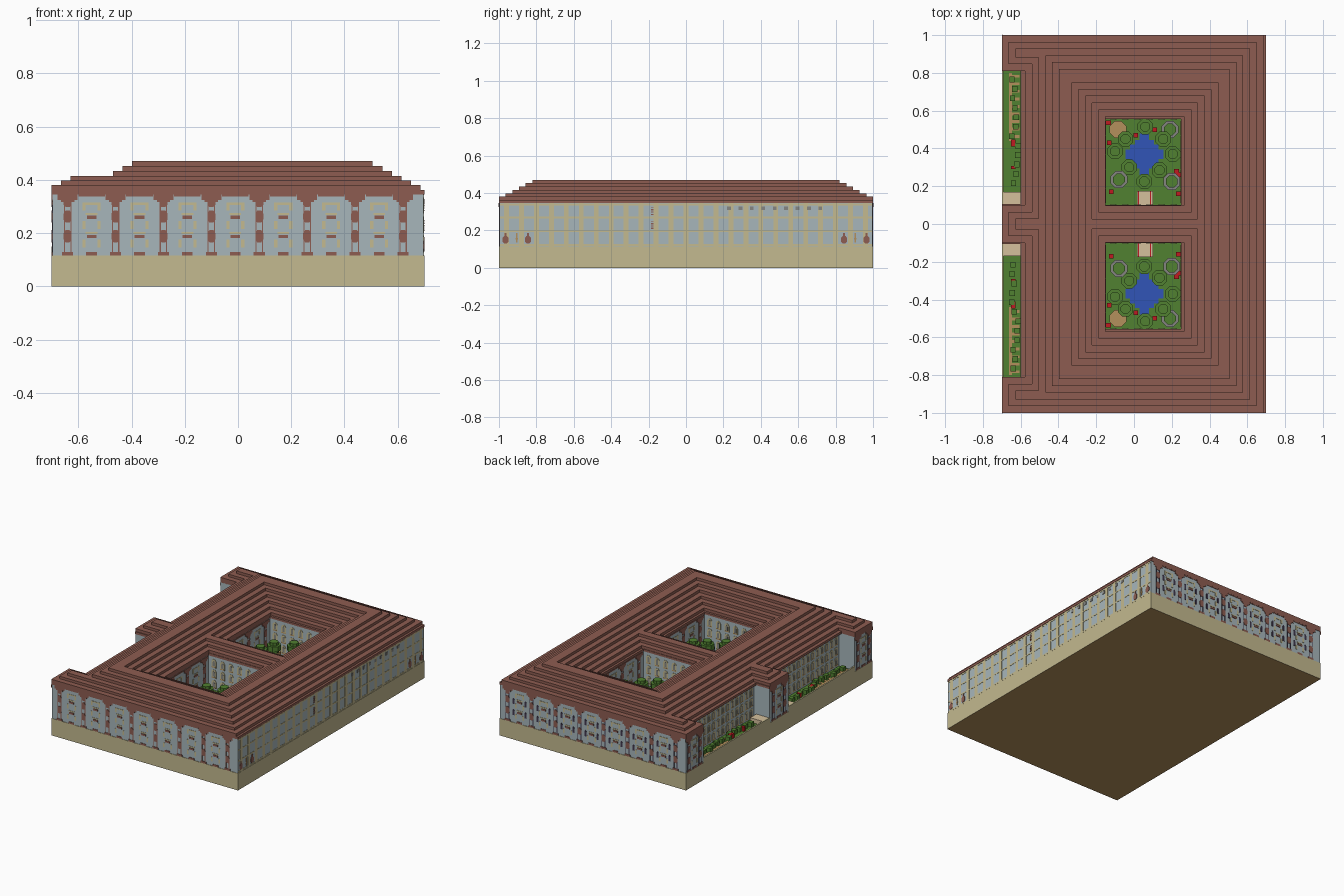
import bpy, bmesh, math, random
from mathutils import Vector

random.seed(4)
if "Cube" in bpy.data.objects:
    bpy.data.objects.remove(bpy.data.objects["Cube"])


def material(name, r, g, b):
    m = bpy.data.materials.new(name)
    m.use_nodes = True
    col = [(c / 255) ** 2.2 for c in (r, g, b)] + [1]
    m.diffuse_color = col
    m.node_tree.nodes["Principled BSDF"].inputs["Base Color"].default_value = col
    return m


SAND = material("sand stone", 194, 184, 142)
BRICK = material("brick red brown", 140, 93, 82)
PALE = material("pale blue grey", 166, 181, 186)
TAN = material("tan", 178, 142, 92)
GREEN = material("leaf green", 82, 128, 52)
WATER = material("water blue", 52, 86, 182)
RED = material("flower red", 190, 32, 38)
CREAM = material("cream", 212, 190, 155)
GREY = material("stone grey", 132, 132, 128)
DARK = material("dark slate", 66, 58, 78)


def finish(name, bm, *mats):
    bmesh.ops.recalc_face_normals(bm, faces=bm.faces)
    mesh = bpy.data.meshes.new(name)
    bm.to_mesh(mesh)
    bm.free()
    for m in mats:
        mesh.materials.append(m)
    ob = bpy.data.objects.new(name, mesh)
    bpy.context.collection.objects.link(ob)
    return ob


def extrude(bm, faces, offset):
    ext = bmesh.ops.extrude_face_region(bm, geom=faces)
    verts = [g for g in ext["geom"] if isinstance(g, bmesh.types.BMVert)]
    bmesh.ops.translate(bm, verts=verts, vec=offset)


def slab(name, mat, outer, holes, z0, z1):
    """Rectangle (x0, x1, y0, y1) with rectangular holes, extruded upward."""
    rects = [outer] + holes
    xs = sorted({min(max(v, outer[0]), outer[1]) for r in rects for v in r[:2]})
    ys = sorted({min(max(v, outer[2]), outer[3]) for r in rects for v in r[2:]})
    bm = bmesh.new()
    for xa, xb in zip(xs, xs[1:]):
        for ya, yb in zip(ys, ys[1:]):
            cx, cy = (xa + xb) / 2, (ya + yb) / 2
            if any(h[0] < cx < h[1] and h[2] < cy < h[3] for h in holes):
                continue
            bm.faces.new([bm.verts.new(p) for p in
                          ((xa, ya, z0), (xb, ya, z0), (xb, yb, z0), (xa, yb, z0))])
    bmesh.ops.remove_doubles(bm, verts=bm.verts, dist=1e-5)
    extrude(bm, bm.faces[:], (0, 0, z1 - z0))
    bmesh.ops.dissolve_limit(bm, angle_limit=0.01, verts=bm.verts, edges=bm.edges)
    return finish(name, bm, mat)


def grow(r, d):
    return (r[0] - d, r[1] + d, r[2] - d, r[3] + d)


def both(r):
    return [r, (r[0], r[1], -r[3], -r[2])]


def prism(name, mat, x, y, r, z0, z1, sides=8):
    bm = bmesh.new()
    ring = [(x + r * math.cos(math.tau * (i + .5) / sides),
             y + r * math.sin(math.tau * (i + .5) / sides), z0) for i in range(sides)]
    extrude(bm, [bm.faces.new([bm.verts.new(p) for p in ring])], (0, 0, z1 - z0))
    return finish(name, bm, mat)


# Ground block with an earth underside
BASE = 0.115
base = slab("ground_block", SAND, (-.7, .7, -1, 1), [], 0, BASE)
base.data.materials.append(TAN)
for f in base.data.polygons:
    f.material_index = 1 if f.normal.z < -.5 else 0

# Walls around two courts and two side terraces
court = (-.15, .25, .1, .555)
terrace = (-.9, -.58, .1, .81)
slab("walls", PALE, (-.697, .697, -.997, .997), both(court) + both(terrace), BASE, .347)

# Stepped roof
slab("eaves", BRICK, (-.7, .7, -1, 1),
     both(court) + both((-.9, -.6, .105, .81)), .345, .361)
for k, top in enumerate((.38, .397, .415, .434, .452, .47)):
    d = .0358 * k
    slab(f"roof_step_{k + 1}", BRICK,
         (-.7 + d, .685 - d, -1 + d, 1 - d),
         both(grow((-.15, .265, .097, .57), d)) + both(grow((-.9, -.577, .1, .81), d)),
         (.36, .379, .396, .414, .433, .451)[k], top)


# Flat facade ornaments
def rect(u, z, w, h):
    return [(u - w / 2, z - h / 2), (u + w / 2, z - h / 2),
            (u + w / 2, z + h / 2), (u - w / 2, z + h / 2)]


def octagon(u, z, w, h):
    a, b = w / 2, h / 2
    return [(u + sx * p, z + sz * q) for sx, sz, p, q in
            ((-1, -1, a / 2, b), (1, -1, a / 2, b), (1, -1, a, b / 2), (1, 1, a, b / 2),
             (1, 1, a / 2, b), (-1, 1, a / 2, b), (-1, 1, a, b / 2), (-1, -1, a, b / 2))]


def arch(u, z, w, h):
    a, b = w / 2, h / 2
    return [(u - a, z - b), (u + a, z - b), (u + a, z + b * .5), (u + a / 2, z + b),
            (u - a / 2, z + b), (u - a, z + b * .5)]


def panel(name, mat, frame, shapes, depth=.003):
    (ox, oy), (ux, uy) = frame
    bm = bmesh.new()
    for s in shapes:
        f = bm.faces.new([bm.verts.new((ox + ux * u, oy + uy * u, z)) for u, z in s])
        extrude(bm, [f], Vector((uy, -ux, 0)) * depth)
    return finish(name, bm, mat)


def pilaster_wall(name, frame, posts, bays, lines=BRICK):
    panel(name + "_posts", BRICK, frame, [s for u in posts for s in (
        rect(u, .121, .042, .014), octagon(u, .188, .03, .046), octagon(u, .262, .03, .046),
        octagon(u, .315, .03, .035), rect(u, .335, .075, .02), rect(u, .327, .05, .02))])
    panel(name + "_post_lines", lines, frame, [rect(u + s * .012, .225, .004, .2)
                                               for u in posts for s in (-1, 1)], .002)
    panel(name + "_frieze", BRICK, frame, [rect(u, .342, .1, .008) for u in bays], .0025)
    panel(name + "_balconies", BRICK, frame, [s for u in bays for s in (
        rect(u, .121, .04, .014), rect(u, .187, .036, .012), rect(u, .259, .036, .012))])
    panel(name + "_window_trim", SAND, frame, [rect(u + s * .028, z, .012, .03)
          for u in bays for s in (-1, 1) for z in (.16, .23, .3)]
          + [rect(u, z, .044, .008) for u in bays for z in (.2, .272, .31)], .002)


def window_wall(name, frame, us, rows=(.16, .23, .3)):
    cells = [(u, z) for u in us for z in rows]
    panel(name + "_frames", SAND, frame, [arch(u, z, .036, .056) for u, z in cells], .002)
    panel(name + "_openings", GREY, frame, [arch(u, z, .016, .036) for u, z in cells], .003)
    panel(name + "_sills", TAN, frame, [rect(u, z - .024, .03, .006) for u, z in cells], .003)


posts = [-.64 + .18 * i for i in range(8)]
bays = [u + .09 for u in posts[:-1]]
pilaster_wall("front", ((0, -.997), (1, 0)), posts, bays)
back = ((0, .997), (-1, 0))
pilaster_wall("back", back, posts, bays, DARK)
panel("back_arches", DARK, back, [arch(u + s * .045, z, .014, .04)
      for u in bays for s in (-1, 1) for z in (.185, .26)], .002)

# Long plain side
side = ((.697, 0), (0, 1))
panel("side_sand_strips", SAND, side,
      [rect(-.96 + .08 * i, .23, .026, .23) for i in range(25)], .0015)
panel("side_sand_bands", SAND, side,
      [rect(0, z, 1.99, .01) for z in (.122, .195, .268, .338)], .0015)
panel("side_jars", BRICK, ((.697, 0), (0, 1)), [s for y in (-.965, -.845, .845, .965)
      for s in (octagon(y, .15, .032, .04), rect(y, .175, .01, .02))])
panel("side_poles", TAN, side, [s for y in (-.905, .905)
      for s in (rect(y, .16, .006, .05), rect(y, .155, .014, .006))])
panel("side_ladder", BRICK, side, [rect(-.18, z + .009 * i, .014, .005)
      for z in (.21, .285) for i in range(5)])
panel("side_vents", GREY, side, [rect(.23 + .061 * i, .318, .02, .02) for i in range(9)])

# Terrace side: wing ends, recessed window walls and returns
for i, y in enumerate((-.905, 0, .905)):
    pilaster_wall(f"wing_{i + 1}", ((-.697, y), (0, -1)), (-.06, .06), (0,), DARK)
for s in (-1, 1):
    tag = "north" if s > 0 else "south"
    window_wall(f"{tag}_terrace", ((-.58, s * .455), (0, -1)),
                [-.325 + .05 * i for i in range(14)])
    # Court walls
    cy = s * .3275
    us5 = [-.16 + .064 * i for i in range(6)]
    window_wall(f"{tag}_court_north", ((.05, cy + .2275), (1, 0)), us5)
    window_wall(f"{tag}_court_south", ((.05, cy - .2275), (-1, 0)), us5)
    pilaster_wall(f"{tag}_court_east", ((.25, cy), (0, -1)), (-.18, 0, .18), (-.09, .09))
    pilaster_wall(f"{tag}_court_west", ((-.15, cy), (0, 1)), (-.18, 0, .18), (-.09, .09))

    # Terrace garden
    def box(name, mat, x0, x1, y0, y1, z0, z1):
        ya, yb = sorted((s * y0, s * y1))
        return slab(f"{tag}_{name}", mat, (x0, x1, ya, yb), [], z0, z1)

    box("terrace_lawn", GREEN, -.69, -.58, .1, .81, BASE, .121)
    box("terrace_parapet", SAND, -.7, -.69, .1, .81, BASE, .15)
    box("terrace_path", TAN, -.663, -.645, .44, .8, .12, .125)
    box("terrace_porch", CREAM, -.69, -.6, .105, .17, .12, .15)
    for i in range(9):
        box("terrace_bed", TAN, -.645, -.605, .455 + .04 * i, .47 + .04 * i, .12, .124)
    for i in range(12):
        y = .2 + .05 * i
        x = -.63 + random.uniform(-.02, .02)
        box("terrace_shrub", GREEN, x - .014, x + .014, y, y + .03, .12, .15)
    for y in (.29, .41, .43):
        box("terrace_flowers", RED, -.65, -.628, y, y + .018, .12, .15)

    # Court garden and pool
    box("court_lawn", GREEN, -.15, .25, .1, .555, BASE, .121)
    for w, h in ((.1, .025), (.075, .05), (.05, .075), (.025, .11)):
        box("pool", WATER, .055 - w, .055 + w, .37 - h, .37 + h, .12, .123 + h * .01)
    box("court_porch", CREAM, .015, .1, .1, .175, .12, .15)
    for x in (.02, .085):
        box("porch_stripe", RED, x, x + .006, .1, .175, .15, .152)
    for x, y in ((-.045, .45), (.06, .515), (.155, .45), (-.1, .385), (.205, .37),
                 (-.025, .3), (.135, .285), (.055, .225)):
        z = random.uniform(.16, .19)
        prism(f"{tag}_trunk", TAN, x, s * y, .01, .12, z)
        for r, a, b in ((.032, 0, .02), (.044, .015, .05), (.028, .05, .07)):
            prism(f"{tag}_canopy", GREEN, x, s * y, r, z + a, z + b)
    for x, y, m in ((-.085, .5, TAN), (-.08, .235, GREY), (.19, .5, GREY), (.2, .225, GREY)):
        prism(f"{tag}_planter", m, x, s * y, .048, .12, .165)
        if m == GREY:
            prism(f"{tag}_planter_bush", GREEN, x, s * y, .034, .165, .19)
    for x, y in ((.225, .28), (.235, .26), (-.13, .43), (.235, .16), (-.12, .17),
                 (-.135, .535), (.01, .47), (.11, .5)):
        box("flowers", RED, x - .012, x + .012, y - .012, y + .012, .12, .155)
